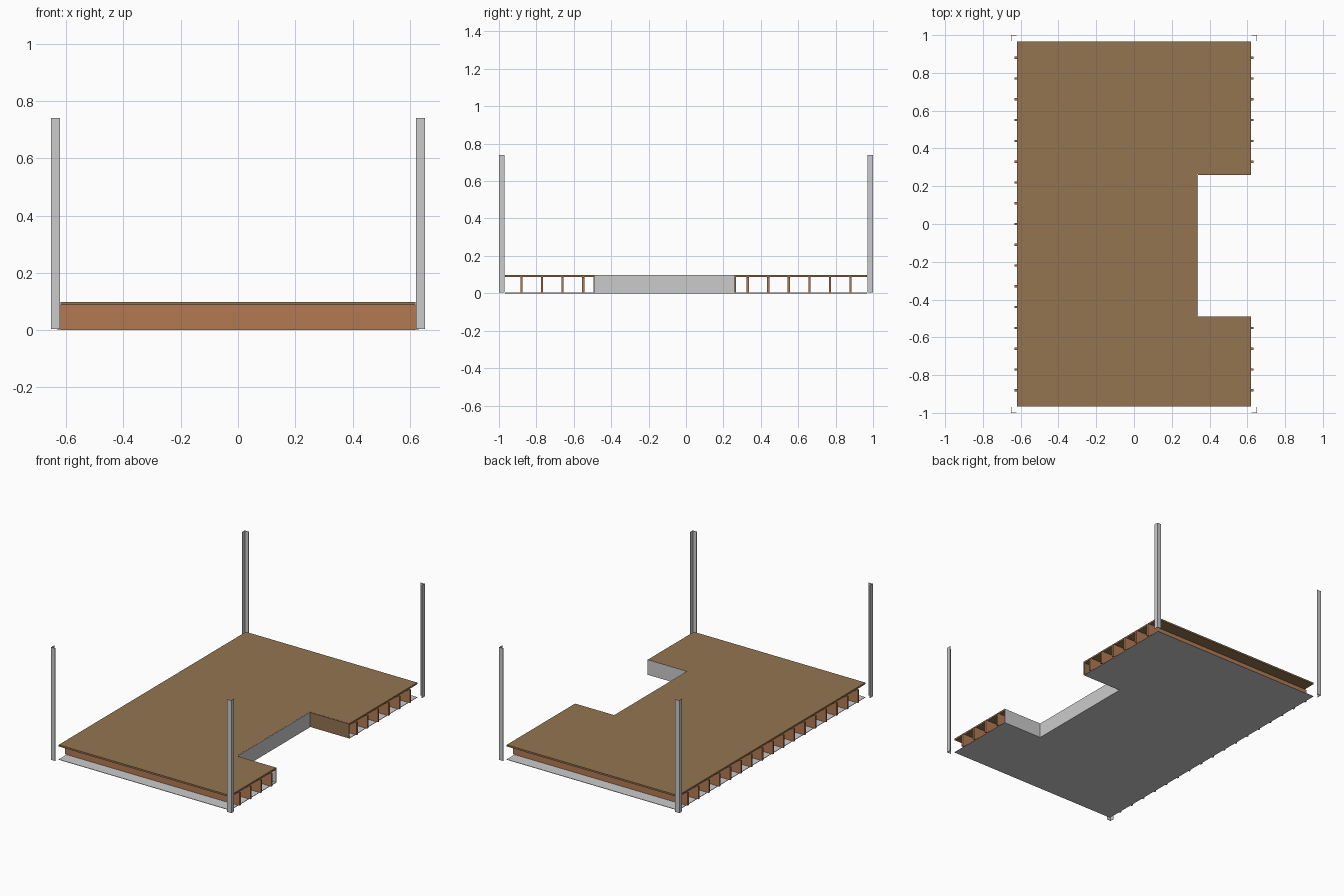
import bpy, bmesh

if "Cube" in bpy.data.objects:
    bpy.data.objects.remove(bpy.data.objects["Cube"])


def material(name, rgb):
    m = bpy.data.materials.new(name)
    m.diffuse_color = (*rgb, 1)
    m.use_nodes = True
    m.node_tree.nodes["Principled BSDF"].inputs["Base Color"].default_value = m.diffuse_color
    return m


STEEL = material("galvanised_grey", (0.60, 0.60, 0.60))
JOIST = material("joist_timber", (0.45, 0.195, 0.085))
PLY = material("plywood_brown", (0.295, 0.178, 0.083))


def prism(name, outline, z0, z1, mat):
    """Extrude a flat outline from z0 up to z1."""
    bm = bmesh.new()
    face = bm.faces.new([bm.verts.new((x, y, z0)) for x, y in outline])
    ext = bmesh.ops.extrude_face_region(bm, geom=[face])
    top = [v for v in ext["geom"] if isinstance(v, bmesh.types.BMVert)]
    bmesh.ops.translate(bm, verts=top, vec=(0, 0, z1 - z0))
    bmesh.ops.recalc_face_normals(bm, faces=bm.faces)
    me = bpy.data.meshes.new(name)
    bm.to_mesh(me)
    bm.free()
    me.materials.append(mat)
    ob = bpy.data.objects.new(name, me)
    bpy.context.collection.objects.link(ob)
    return ob


def box(name, x0, x1, y0, y1, z0, z1, mat):
    return prism(name, [(x0, y0), (x1, y0), (x1, y1), (x0, y1)], z0, z1, mat)


X, Y = 0.62, 0.967                 # half sizes of the floor
NX, NY0, NY1 = 0.334, -0.49, 0.266  # doorway notch
SHEET, UNDER, TOP = 0.003, 0.087, 0.098
T = 0.004                          # steel sheet thickness


def notched(gap):
    """Floor outline with the doorway notch, enlarged by a gap."""
    x, a, b = NX - gap, NY0 - gap, NY1 + gap
    return [(-X, -Y), (X, -Y), (X, a), (x, a), (x, b), (X, b), (X, Y), (-X, Y)]


# Deck board and thin bottom sheet
prism("floor_deck", notched(0), UNDER, TOP, PLY)
prism("bottom_sheet", notched(0), 0, SHEET, STEEL)

# Joists, shortened where they meet the notch
for i in range(17):
    y = -0.88 + 0.11 * i
    end = NX - 0.002 if NY0 < y < NY1 else 0.632
    box(f"joist_{i + 1}", -0.632, end, y - 0.006, y + 0.006, SHEET, UNDER, JOIST)

# Notch lining: steel on the back and one side, plywood on the other
box("notch_back_plate", NX, NX + T, NY0, NY1, 0, TOP - 0.0005, STEEL)
box("notch_side_plate", NX, X, NY0 - T, NY0 + 0.001, 0, TOP - 0.0005, STEEL)
box("notch_side_panel", NX, X, NY1 - 0.006, NY1 + 0.001, SHEET, TOP - 0.0005, PLY)

# L-section corner posts
W, P = 0.03, 0.003
for sx, side in ((-1, "left"), (1, "right")):
    for sy, end in ((-1, "front"), (1, "back")):
        cx, cy = 0.652, 1.0
        ell = [(cx, cy), (cx - W, cy), (cx - W, cy - P), (cx - P, cy - P),
               (cx - P, cy - W), (cx, cy - W)]
        prism(f"{end}_{side}_post", [(sx * x, sy * y) for x, y in ell],
              0.004, 0.74, STEEL)
